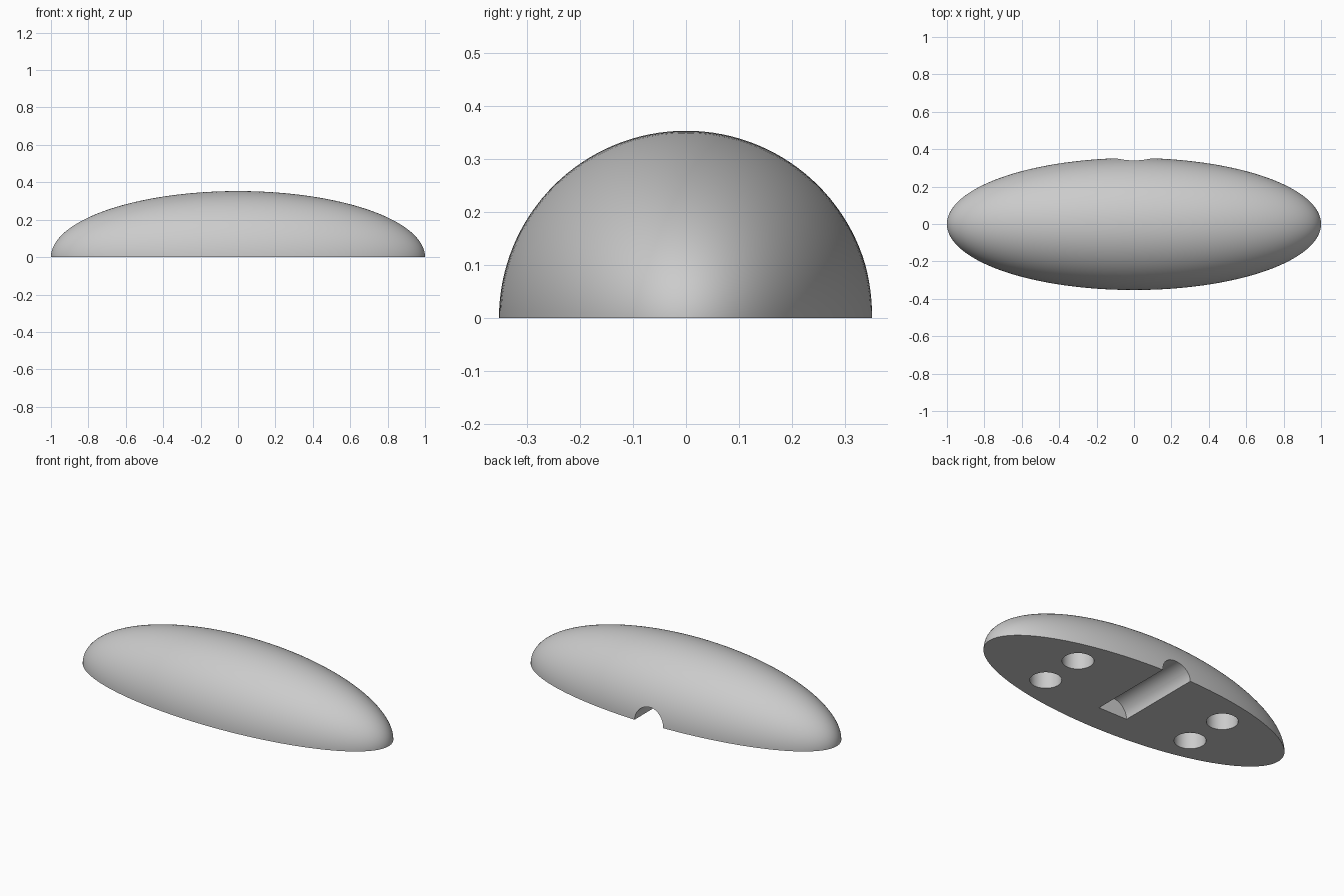
import bpy
import bmesh
import math
from mathutils import Matrix

if "Cube" in bpy.data.objects:
    bpy.data.objects.remove(bpy.data.objects["Cube"], do_unlink=True)

RADIUS = 0.353
GROOVE_R = 0.095
GROOVE_END = -0.175
HOLE_R = 0.085
HOLE_DEPTH = 0.13

grey = bpy.data.materials.new("light_grey")
grey.use_nodes = True
colour = (0.6, 0.6, 0.6, 1)
grey.diffuse_color = colour
grey.node_tree.nodes["Principled BSDF"].inputs["Base Color"].default_value = colour


def make_object(name, bm):
    mesh = bpy.data.meshes.new(name)
    bm.to_mesh(mesh)
    bm.free()
    mesh.materials.append(grey)
    obj = bpy.data.objects.new(name, mesh)
    bpy.context.collection.objects.link(obj)
    return obj


def add_cylinder(bm, radius, depth, matrix):
    bmesh.ops.create_cone(bm, cap_ends=True, segments=64, radius1=radius,
                          radius2=radius, depth=depth, matrix=matrix)


# Half ellipsoid body, poles on x, cut flat underneath
bm = bmesh.new()
shape = Matrix.Diagonal((1, RADIUS, RADIUS, 1)) @ Matrix.Rotation(math.pi / 2, 4, "Y")
bmesh.ops.create_uvsphere(bm, u_segments=128, v_segments=80, radius=1, matrix=shape)
cut = bmesh.ops.bisect_plane(bm, geom=bm.verts[:] + bm.edges[:] + bm.faces[:], dist=1e-5,
                             plane_co=(0, 0, 0), plane_no=(0, 0, 1), clear_inner=True)
rim = [e for e in bm.edges if e.is_boundary]
bmesh.ops.contextual_create(bm, geom=rim)
bmesh.ops.recalc_face_normals(bm, faces=bm.faces[:])
body = make_object("handle_body", bm)

# Cutter: round groove open at the back, and four blind holes in the base
bm = bmesh.new()
length = 0.5 - GROOVE_END
add_cylinder(bm, GROOVE_R, length,
             Matrix.Translation((0, GROOVE_END + length / 2, 0))
             @ Matrix.Rotation(math.pi / 2, 4, "X"))
for x in (-0.5, 0.5):
    for y in (-0.133, 0.133):
        add_cylinder(bm, HOLE_R, 2 * HOLE_DEPTH, Matrix.Translation((x, y, 0)))
cutter = make_object("recess_cutter", bm)
cutter.hide_render = True
cutter.hide_set(True)

# Cut the recesses and apply
mod = body.modifiers.new("recesses", "BOOLEAN")
mod.operation = "DIFFERENCE"
mod.solver = "EXACT"
mod.object = cutter
bpy.ops.object.select_all(action="DESELECT")
bpy.context.view_layer.objects.active = body
body.select_set(True)
bpy.ops.object.modifier_apply(modifier=mod.name)
bpy.data.objects.remove(cutter, do_unlink=True)
bpy.ops.object.shade_smooth_by_angle(angle=math.radians(30))
